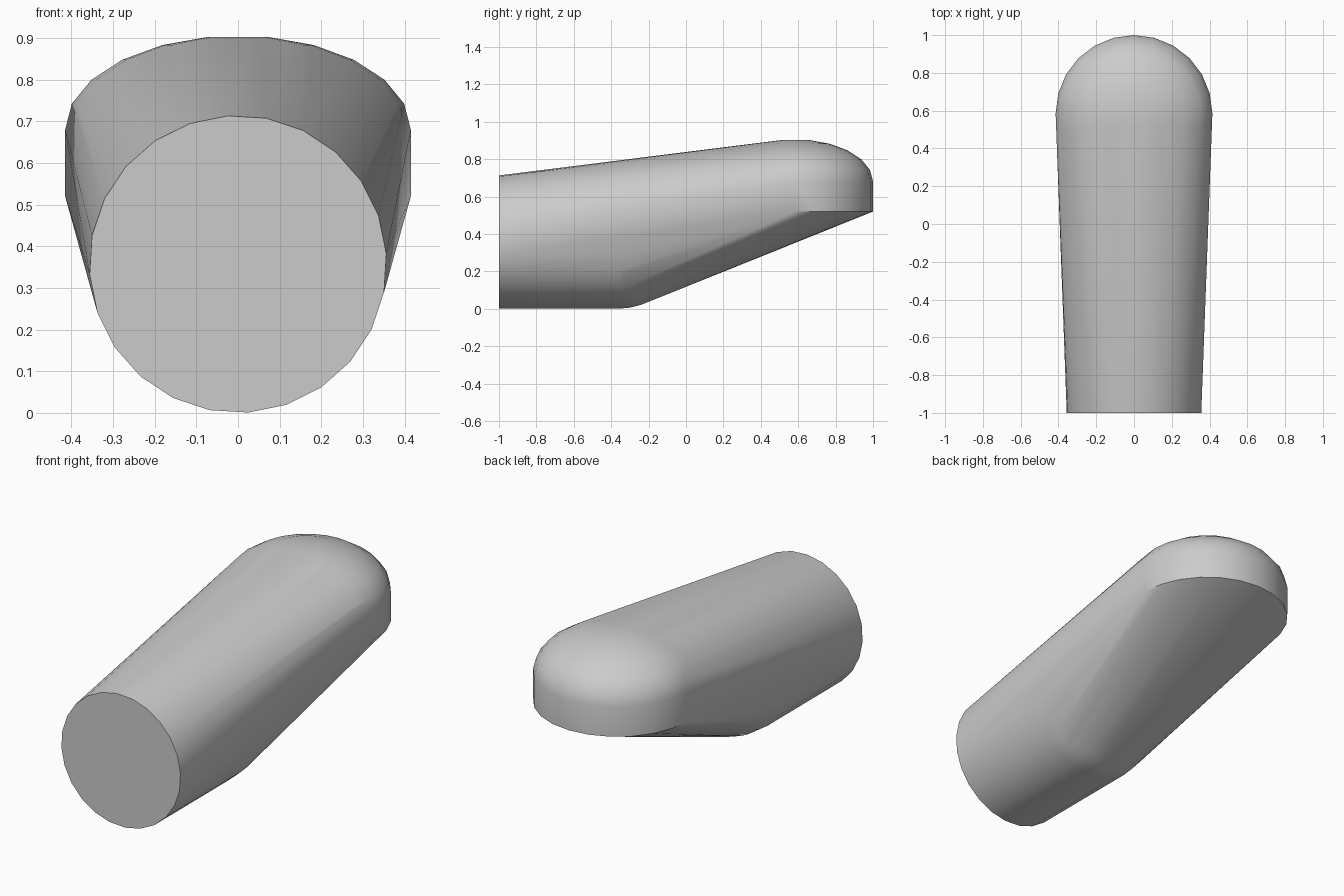
import bpy
import bmesh
from math import cos, sin, pi, radians

cube = bpy.data.objects.get("Cube")
if cube:
    bpy.data.objects.remove(cube, do_unlink=True)

SEGMENTS = 24
BARREL_R = 0.357
DOME_R, DOME_H = 0.415, 0.226
TWIST = radians(4)

bm = bmesh.new()


def barrel_ring(y, radius):
    """Upright ring around the y axis."""
    for i in range(SEGMENTS):
        a = TWIST + 2 * pi * i / SEGMENTS
        bm.verts.new((radius * cos(a), y, BARREL_R + radius * sin(a)))


def dome_ring(z, radius):
    """Level ring around the dome's vertical axis."""
    for i in range(SEGMENTS):
        a = 2 * pi * i / SEGMENTS
        bm.verts.new((radius * cos(a), 0.585 + radius * sin(a), z))


# Barrel: flat front end, rounded inner end
barrel_ring(-1.0, BARREL_R)
for step in range(5):
    a = radians(10 * step)
    barrel_ring(-0.36 + BARREL_R * sin(a), BARREL_R * cos(a))

# Domed head: short straight wall under a flattened dome
dome_ring(0.52, DOME_R)
for step in range(6):
    a = radians(16 * step)
    dome_ring(0.68 + DOME_H * sin(a), DOME_R * cos(a))

# Stretch one skin over both ends
result = bmesh.ops.convex_hull(bm, input=bm.verts)
loose = {v for v in result["geom_interior"] + result["geom_unused"]
         if isinstance(v, bmesh.types.BMVert) and not v.link_faces}
bmesh.ops.delete(bm, geom=list(loose), context='VERTS')
bmesh.ops.dissolve_limit(bm, angle_limit=radians(0.5),
                         verts=bm.verts, edges=bm.edges)
bmesh.ops.recalc_face_normals(bm, faces=bm.faces)

mesh = bpy.data.meshes.new("rounded_body")
bm.to_mesh(mesh)
bm.free()
body = bpy.data.objects.new("rounded_body", mesh)
bpy.context.collection.objects.link(body)

# Plain grey
grey = bpy.data.materials.new("light_grey")
grey.use_nodes = True
colour = (0.6, 0.6, 0.6, 1.0)
grey.diffuse_color = colour
grey.node_tree.nodes["Principled BSDF"].inputs["Base Color"].default_value = colour
mesh.materials.append(grey)

bpy.ops.object.select_all(action='DESELECT')
body.select_set(True)
bpy.context.view_layer.objects.active = body
bpy.ops.object.shade_smooth_by_angle(angle=radians(30))
